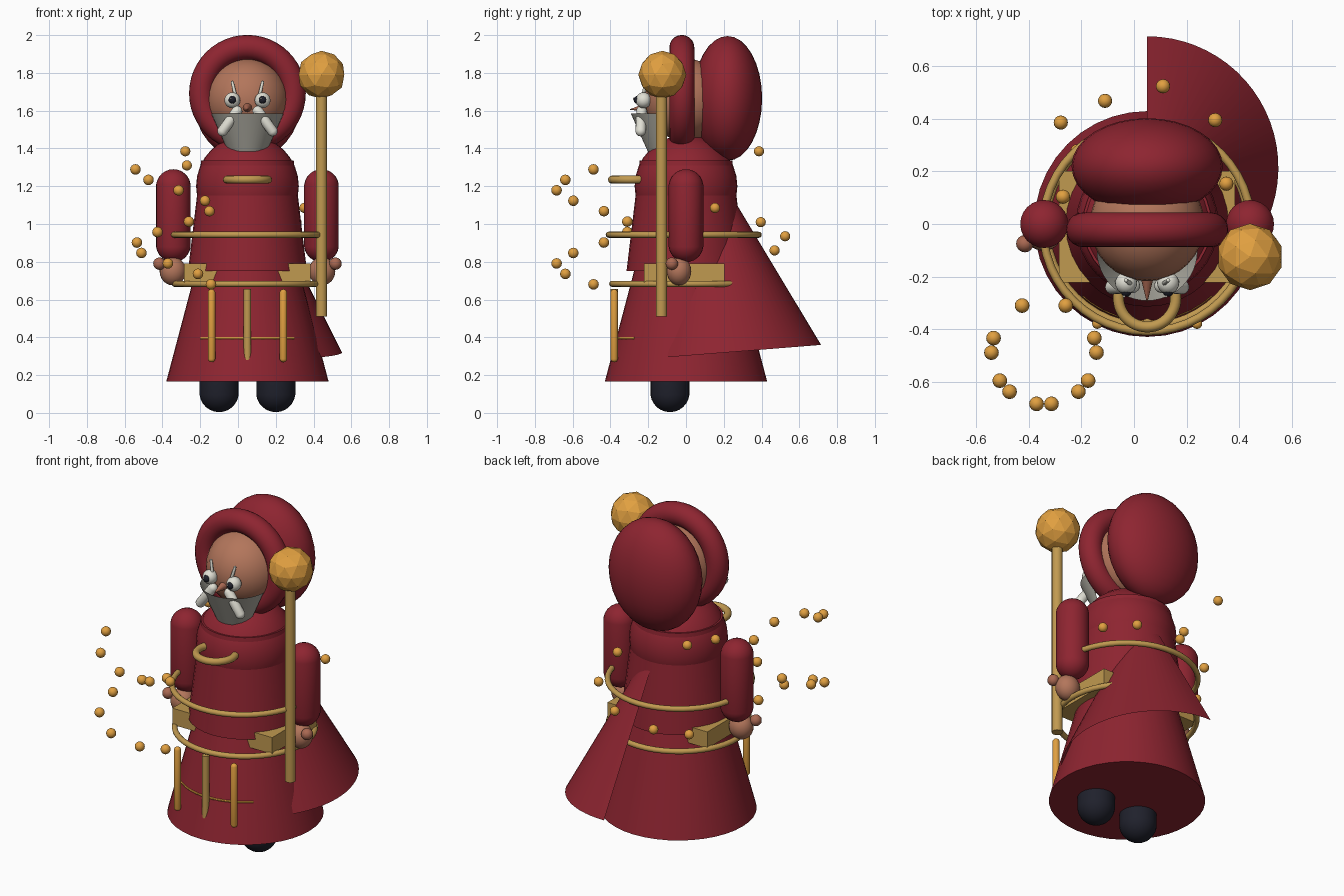
import bpy, bmesh, math
from mathutils import Vector, Matrix

if "Cube" in bpy.data.objects:
    bpy.data.objects.remove(bpy.data.objects["Cube"])

CX = 0.05  # the figure's own symmetry plane


def mat(name, r, g, b):
    m = bpy.data.materials.new(name)
    m.diffuse_color = (r, g, b, 1)
    m.use_nodes = True
    m.node_tree.nodes["Principled BSDF"].inputs["Base Color"].default_value = m.diffuse_color
    return m


RED = mat("crimson cloth", 0.27, 0.018, 0.03)
GOLD = mat("amber gold", 0.75, 0.35, 0.052)
BRASS = mat("brass", 0.53, 0.32, 0.08)
SKIN = mat("skin", 0.45, 0.18, 0.105)
NOSE = mat("ruddy skin", 0.40, 0.14, 0.085)
GREY = mat("grey beard", 0.40, 0.39, 0.34)
WHITE = mat("off white", 0.75, 0.74, 0.66)
BLACK = mat("boot black", 0.014, 0.015, 0.025)


def finish(name, bm, material, smooth=True):
    bmesh.ops.recalc_face_normals(bm, faces=bm.faces)
    me = bpy.data.meshes.new(name)
    bm.to_mesh(me)
    bm.free()
    me.materials.append(material)
    ob = bpy.data.objects.new(name, me)
    bpy.context.collection.objects.link(ob)
    if smooth:
        bpy.context.view_layer.objects.active = ob
        ob.select_set(True)
        bpy.ops.object.shade_smooth_by_angle(angle=math.radians(40))
        ob.select_set(False)
    return ob


def ellipsoid(name, c, r, material, seg=32):
    bm = bmesh.new()
    bmesh.ops.create_uvsphere(bm, u_segments=seg, v_segments=seg // 2, radius=1)
    bmesh.ops.scale(bm, vec=r, verts=bm.verts)
    bmesh.ops.translate(bm, vec=c, verts=bm.verts)
    return finish(name, bm, material)


def ball(name, c, r, material, seg=32):
    return ellipsoid(name, c, (r, r, r), material, seg)


def frustum(name, a, b, ra, rb, material, seg=32):
    a, b = Vector(a), Vector(b)
    d = b - a
    m = Matrix.Translation((a + b) / 2) @ d.to_track_quat('Z', 'Y').to_matrix().to_4x4()
    bm = bmesh.new()
    bmesh.ops.create_cone(bm, cap_ends=True, segments=seg, radius1=ra, radius2=rb,
                          depth=d.length, matrix=m)
    return finish(name, bm, material)


def capsule(name, a, b, r, material, seg=24):
    """Sphere split at its equator and stretched between two centres."""
    a, b = Vector(a), Vector(b)
    d = b - a
    bm = bmesh.new()
    bmesh.ops.create_uvsphere(bm, u_segments=seg, v_segments=seg // 2 + 1, radius=r)
    for v in bm.verts:
        v.co.z += math.copysign(d.length / 2, v.co.z)
    m = Matrix.Translation((a + b) / 2) @ d.to_track_quat('Z', 'Y').to_matrix().to_4x4()
    bmesh.ops.transform(bm, matrix=m, verts=bm.verts)
    return finish(name, bm, material)


def tube_arc(name, c, major, minor, material, a0=0, a1=360, upright=False, n=48, k=12):
    bm = bmesh.new()
    full = a1 - a0 == 360
    rings = []
    for i in range(n if full else n + 1):
        t = math.radians(a0 + (a1 - a0) * i / n)
        ring = []
        for j in range(k):
            p = 2 * math.pi * j / k
            r, h = major + minor * math.cos(p), minor * math.sin(p)
            u, w = r * math.cos(t), r * math.sin(t)
            off = Vector((u, h, w)) if upright else Vector((u, w, h))
            ring.append(bm.verts.new(Vector(c) + off))
        rings.append(ring)
    for i in range(n):
        p, q = rings[i], rings[(i + 1) % len(rings)]
        for j in range(k):
            bm.faces.new((p[j], q[j], q[(j + 1) % k], p[(j + 1) % k]))
    if not full:
        bm.faces.new(rings[0])
        bm.faces.new(rings[-1])
    return finish(name, bm, material)


def cone_sheet(name, c0, r0, c1, r1, a0, a1, tilt, material, n=24):
    """Open sector of a cone between two circles."""
    bm = bmesh.new()
    rows = []
    for c, r in ((c0, r0), (c1, r1)):
        row = []
        for i in range(n + 1):
            t = math.radians(a0 + (a1 - a0) * i / n)
            y = r * math.sin(t)
            row.append(bm.verts.new(Vector(c) + Vector((r * math.cos(t), y, y * tilt))))
        rows.append(row)
    for i in range(n):
        bm.faces.new((rows[0][i], rows[0][i + 1], rows[1][i + 1], rows[1][i]))
    return finish(name, bm, material)


# robe: skirt, tunic, shoulders, swept cape
frustum("skirt", (CX, 0, 0.165), (CX, 0, 0.80), 0.43, 0.262, RED, 40)
frustum("tunic", (CX, 0, 0.75), (CX, 0, 1.335), 0.315, 0.245, RED)
ball("shoulders", (CX, 0, 1.2), 0.272, RED)
cone_sheet("cape", (CX, 0.215, 0.32), 0.5, (CX, 0.14, 1.3), 0.01, -39, 90, 0.08, RED)

# head and hood
ball("head", (CX, 0, 1.657), 0.218, SKIN)
tube_arc("hood_rim", (CX, -0.022, 1.692), 0.243, 0.066, RED, upright=True, k=20)
ellipsoid("hood_back", (CX, 0.22, 1.665), (0.288, 0.183, 0.33), RED)

# beard and nose
cone_sheet("beard", (CX, -0.1, 1.385), 0.103, (CX, -0.1, 1.585), 0.192, 180, 360, 0, GREY)
frustum("nose", (CX, -0.2, 1.618), (CX, -0.298, 1.606), 0.026, 0.001, NOSE, 12)

# paired parts
for s, side in ((-1, "left"), (1, "right")):
    def P(dx, y, z):
        return (CX + s * dx, y, z)
    ball(side + "_eye", P(0.08, -0.225, 1.655), 0.042, WHITE, 20)
    ball(side + "_pupil", P(0.08, -0.256, 1.657), 0.021, BLACK, 16)
    ball(side + "_eye_glint", P(0.08 - s * 0.008, -0.276, 1.664), 0.005, WHITE, 8)
    capsule(side + "_brow", P(0.08, -0.215, 1.75), P(0.066, -0.225, 1.69), 0.009, WHITE, 10)
    capsule(side + "_moustache", P(0.055, -0.235, 1.598), P(0.132, -0.24, 1.492), 0.028, WHITE, 16)
    capsule(side + "_arm", P(0.392, 0, 1.198), P(0.392, 0, 0.89), 0.092, RED)
    ellipsoid(side + "_hand", P(0.395, -0.037, 0.75), (0.07, 0.065, 0.075), SKIN, 24)
    ball(side + "_thumb", P(0.466, -0.075, 0.79), 0.033, NOSE, 16)
    capsule(side + "_boot", P(0.15, -0.085, 0.108), P(0.15, -0.085, 0.25), 0.104, BLACK)
    capsule(side + "_skirt_bar", P(0.19, -0.38, 0.635), P(0.19, -0.38, 0.288), 0.02, GOLD, 16)
frustum("middle_skirt_bar", (CX, -0.38, 0.27), (CX, -0.38, 0.655), 0.02, 0.02, BRASS, 16)

# belt block, hoops and chest handle
bm = bmesh.new()
bmesh.ops.create_cube(bm, size=1)
bmesh.ops.scale(bm, vec=(0.67, 0.425, 0.1), verts=bm.verts)
bmesh.ops.translate(bm, vec=(CX, -0.01, 0.74), verts=bm.verts)
finish("belt_block", bm, BRASS, False)
tube_arc("upper_hoop", (CX, -0.012, 0.943), 0.397, 0.016, BRASS)
tube_arc("lower_hoop", (CX, -0.005, 0.683), 0.386, 0.016, BRASS)
tube_arc("chest_handle", (CX, -0.283, 1.235), 0.109, 0.021, BRASS)
tube_arc("skirt_trim", (CX, 0, 0.395), 0.364, 0.008, GOLD, 228, 312, n=14, k=8)

# staff with faceted orb
frustum("staff", (0.442, -0.13, 0.51), (0.442, -0.13, 1.72), 0.03, 0.03, BRASS, 16)
bm = bmesh.new()
bmesh.ops.create_icosphere(bm, subdivisions=2, radius=0.127)
bmesh.ops.translate(bm, vec=(0.442, -0.125, 1.79), verts=bm.verts)
finish("staff_orb", bm, GOLD, False)

# floating bead spirals: one by the hand, one behind the body
for i in range(12):
    t = math.radians(180 + 49.1 * i)
    ball(f"hand_bead_{i}", (-0.343 + 0.2 * math.cos(t), -0.49 + 0.197 * math.sin(t),
                            1.289 - 0.0553 * i), 0.028, GOLD, 16)
for i in range(9):
    t = math.radians(156 + 47 * i)
    r = 0.36 - 0.0115 * i
    ball(f"back_bead_{i}", (CX + r * math.cos(t), 0.24 + r * math.sin(t),
                            1.385 - 0.075 * i), 0.027, GOLD, 16)
